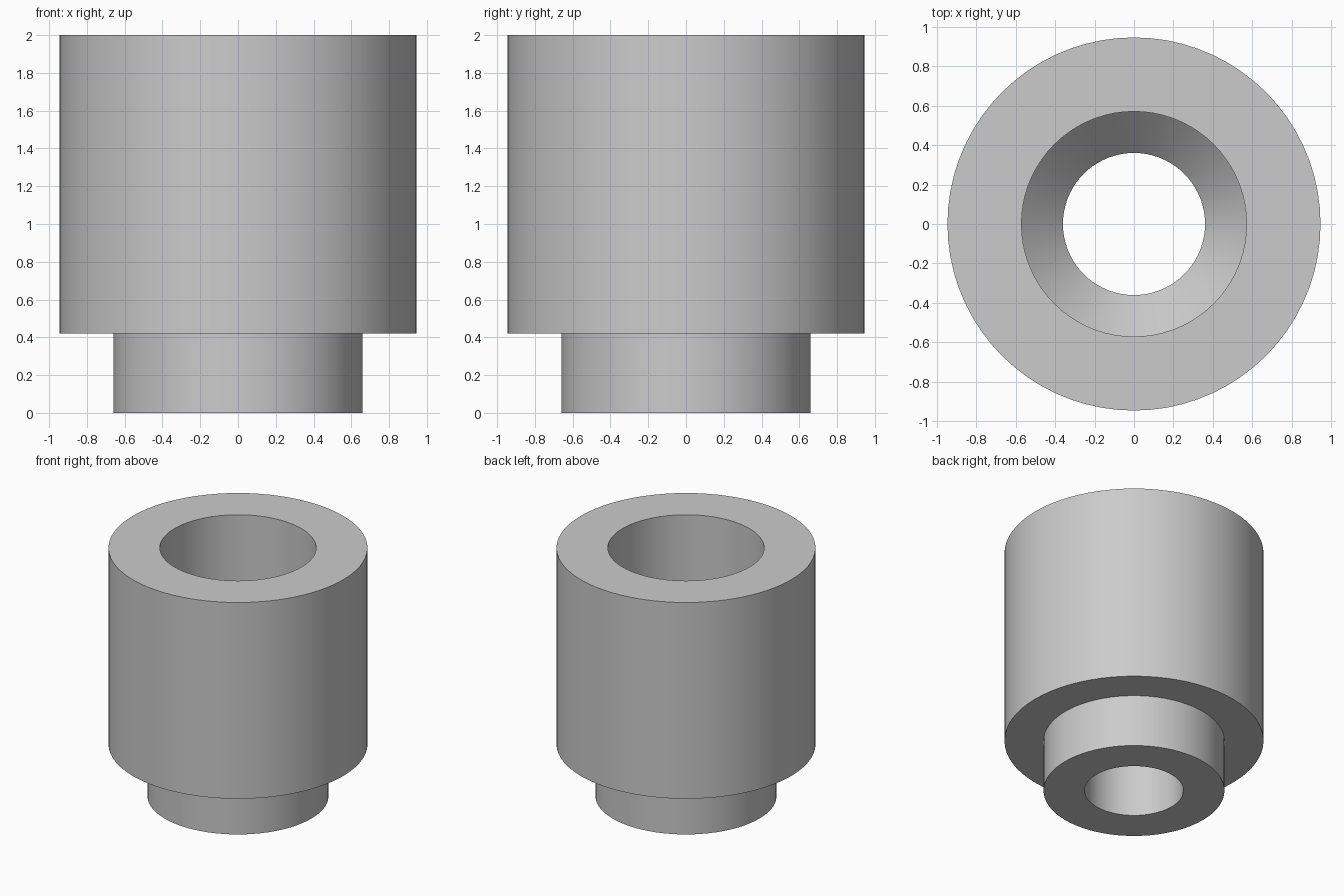
import bpy
import bmesh
import math

cube = bpy.data.objects.get("Cube")
if cube:
    bpy.data.objects.remove(cube, do_unlink=True)

SEGMENTS = 72
STEP_Z, TOP_Z = 0.42, 2.0
BODY_R, NECK_R = 0.945, 0.66
BORE_R, OUTLET_R = 0.57, 0.36

# Plain grey metal
grey = bpy.data.materials.new("grey_metal")
grey.use_nodes = True
colour = (0.6, 0.6, 0.6, 1.0)
grey.diffuse_color = colour
grey.node_tree.nodes["Principled BSDF"].inputs["Base Color"].default_value = colour


def lathe(name, profile):
    """Spin a closed (radius, height) profile around the z axis."""
    bm = bmesh.new()
    verts = [bm.verts.new((r, 0, z)) for r, z in profile]
    edges = [bm.edges.new((v, verts[i - 1])) for i, v in enumerate(verts)]
    bmesh.ops.spin(bm, geom=verts + edges, cent=(0, 0, 0), axis=(0, 0, 1),
                   angle=math.tau, steps=SEGMENTS, use_duplicate=False)
    bmesh.ops.remove_doubles(bm, verts=bm.verts, dist=0.0001)
    bmesh.ops.recalc_face_normals(bm, faces=bm.faces)
    mesh = bpy.data.meshes.new(name)
    bm.to_mesh(mesh)
    bm.free()
    mesh.materials.append(grey)
    obj = bpy.data.objects.new(name, mesh)
    bpy.context.collection.objects.link(obj)
    bpy.ops.object.select_all(action="DESELECT")
    obj.select_set(True)
    bpy.context.view_layer.objects.active = obj
    bpy.ops.object.shade_smooth_by_angle(angle=math.radians(30))
    return obj


# Stepped sleeve: narrow neck, wide body, and a bore with a conical seat
seat_top = STEP_Z + BORE_R - OUTLET_R
lathe("stepped_sleeve", [
    (OUTLET_R, 0), (NECK_R, 0), (NECK_R, STEP_Z),
    (BODY_R, STEP_Z), (BODY_R, TOP_Z),
    (BORE_R, TOP_Z), (BORE_R, seat_top), (OUTLET_R, STEP_Z),
])
